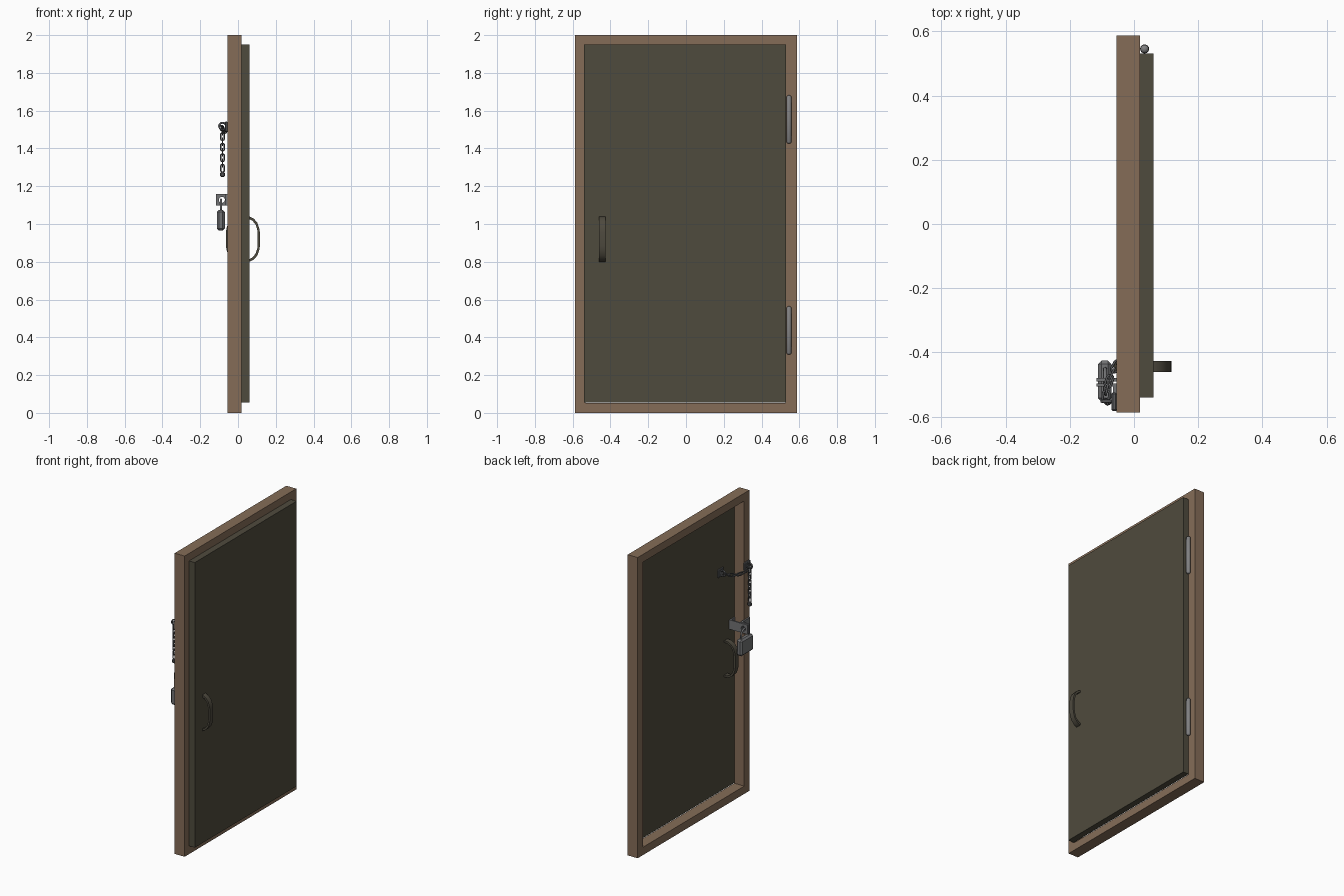
import bpy, bmesh, math
from mathutils import Vector, Matrix

if "Cube" in bpy.data.objects:
    bpy.data.objects.remove(bpy.data.objects["Cube"])


def material(name, rgb):
    m = bpy.data.materials.new(name)
    m.diffuse_color = (*rgb, 1)
    m.use_nodes = True
    m.node_tree.nodes["Principled BSDF"].inputs["Base Color"].default_value = m.diffuse_color
    return m


WOOD = material("brown_wood", (0.235, 0.152, 0.097))
DOOR = material("dark_olive", (0.078, 0.070, 0.047))
HANDLE = material("handle_olive", (0.075, 0.067, 0.048))
STEEL = material("hinge_steel", (0.22, 0.22, 0.225))
LOCK = material("lock_grey", (0.17, 0.172, 0.178))
CHAIN = material("chain_grey", (0.10, 0.102, 0.107))


def add_object(name, bm, mat, smooth=False):
    bmesh.ops.recalc_face_normals(bm, faces=bm.faces[:])
    mesh = bpy.data.meshes.new(name)
    bm.to_mesh(mesh)
    bm.free()
    mesh.materials.append(mat)
    for p in mesh.polygons:
        p.use_smooth = smooth
    ob = bpy.data.objects.new(name, mesh)
    bpy.context.collection.objects.link(ob)
    return ob


def box(name, x, y, z, mat, bevel=0):
    bm = bmesh.new()
    size = (x[1] - x[0], y[1] - y[0], z[1] - z[0])
    mid = Vector((sum(x) / 2, sum(y) / 2, sum(z) / 2))
    bmesh.ops.create_cube(bm, size=1, matrix=Matrix.Translation(mid) @ Matrix.Diagonal((*size, 1)))
    if bevel:
        bmesh.ops.bevel(bm, geom=bm.edges[:], offset=bevel, segments=1, affect='EDGES')
    return add_object(name, bm, mat)


def ring_prism(name, outer, inner, axis, lo, hi, mat, smooth=False):
    """Plate with a hole: two matching outlines extruded along x or y."""
    bm = bmesh.new()

    def loop(pts, d):
        return [bm.verts.new((d, u, v) if axis == 'x' else (u, d, v)) for u, v in pts]
    loops = [loop(outer, lo), loop(outer, hi), loop(inner, hi), loop(inner, lo)]
    n = len(outer)
    for a, b in zip(loops, loops[1:] + loops[:1]):
        for i in range(n):
            j = (i + 1) % n
            bm.faces.new((a[i], a[j], b[j], b[i]))
    ob = add_object(name, bm, mat)
    if smooth:
        bpy.ops.object.select_all(action='DESELECT')
        ob.select_set(True)
        bpy.context.view_layer.objects.active = ob
        bpy.ops.object.shade_smooth_by_angle(angle=math.radians(40))
    return ob


def rect(y0, y1, z0, z1):
    return [(y0, z0), (y1, z0), (y1, z1), (y0, z1)]


def tube(name, pts, radius, mat, closed=False, sides=8):
    """Round bar swept along a path lying in one plane."""
    bm = bmesh.new()
    pts = [Vector(p) for p in pts]
    n = len(pts)
    normal = (pts[1] - pts[0]).cross(pts[n // 2] - pts[0]).normalized()
    rings = []
    for i, p in enumerate(pts):
        a = pts[i - 1] if closed or i else p
        b = pts[(i + 1) % n] if closed or i < n - 1 else p
        side = (b - a).normalized().cross(normal)
        rings.append([bm.verts.new(p + radius * (math.cos(t) * side + math.sin(t) * normal))
                      for t in (2 * math.pi * k / sides for k in range(sides))])
    for i in range(n if closed else n - 1):
        r, s = rings[i], rings[(i + 1) % n]
        for k in range(sides):
            m = (k + 1) % sides
            bm.faces.new((r[k], r[m], s[m], s[k]))
    if not closed:
        bm.faces.new(rings[0])
        bm.faces.new(rings[-1])
    return add_object(name, bm, mat, True)


# Frame and door leaf
ring_prism("door_frame", rect(-0.587, 0.587, 0, 2), rect(-0.533, 0.528, 0.052, 1.948),
           'x', -0.055, 0.018, WOOD)
box("door_leaf", (0.018, 0.06), (-0.54, 0.53), (0.054, 1.95), DOOR)

# Hinges: barrels with rounded ends
for name, z0, z1 in (("lower_hinge", 0.308, 0.565), ("upper_hinge", 1.425, 1.682)):
    bm = bmesh.new()
    bmesh.ops.create_uvsphere(bm, u_segments=16, v_segments=8, radius=0.014)
    half = (z1 - z0) / 2 - 0.014
    for v in bm.verts:
        if abs(v.co.z) < 1e-5:
            continue
        v.co.z += math.copysign(half, v.co.z)
    ob = add_object(name, bm, STEEL, True)
    ob.location = (0.033, 0.545, (z0 + z1) / 2)

# Pull handles on both faces, one flat D-shaped loop through the leaf
half_path = [(0.034, 0.12), (0.058, 0.108), (0.077, 0.086), (0.087, 0.056), (0.09, 0.035)]
quarter = half_path + [(x, -z) for x, z in reversed(half_path)]
profile = quarter + [(-x, -z) for x, z in quarter]


def handle_outline(sx, sz):
    return [(0.026 + x * sx, 0.92 + z * sz) for x, z in profile]


ring_prism("pull_handles", handle_outline(1, 1), handle_outline(0.87, 0.9),
           'y', -0.461, -0.427, HANDLE, True)

# Padlock hasp: two pierced tabs, one on the frame and one on the leaf
TX, TZ, TH = -0.0855, 1.128, 0.031
circle = [(math.cos(2 * math.pi * i / 16), math.sin(2 * math.pi * i / 16)) for i in range(16)]
square = [(c / max(abs(c), abs(s)), s / max(abs(c), abs(s))) for c, s in circle]
for name, y in (("frame_tab", -0.506), ("leaf_tab", -0.490)):
    ring_prism(name, [(TX + TH * u, TZ + TH * v) for u, v in square],
               [(TX + 0.016 * u, TZ + 0.016 * v) for u, v in circle], 'y', y, y + 0.01, LOCK)
box("leaf_tab_arm", (TX + TH, 0.018), (-0.490, -0.480), (TZ - TH, TZ + TH), LOCK)
box("leaf_tab_plate", (0.010, 0.018), (-0.53, -0.480), (TZ - TH, TZ + TH), LOCK)
box("frame_tab_plate", (-0.065, -0.054), (-0.582, -0.496), (TZ - TH, TZ + TH), LOCK)

# Padlock
box("padlock_body", (-0.112, -0.070), (-0.553, -0.425), (0.965, 1.075), LOCK, 0.011)
arc = [(-0.09, -0.489 + 0.038 * math.cos(math.pi * i / 10), 1.091 + 0.038 * math.sin(math.pi * i / 10))
       for i in range(11)]
tube("padlock_shackle", [(-0.09, -0.451, 1.06)] + arc + [(-0.09, -0.527, 1.06)], 0.006, LOCK)

# Security chain: mounts on frame and leaf
box("chain_frame_plate", (-0.070, -0.054), (-0.582, -0.525), (1.488, 1.542), CHAIN, 0.004)
box("chain_leaf_plate", (0.006, 0.018), (-0.408, -0.352), (1.488, 1.540), CHAIN, 0.003)
for name, c in (("chain_frame_eye", (-0.082, -0.552, 1.518)), ("chain_leaf_eye", (-0.006, -0.38, 1.513))):
    tube(name, [(c[0] + 0.018 * u, c[1], c[2] + 0.018 * v) for u, v in circle], 0.005, CHAIN, True)

# One chain link, reused along both runs
stadium = [(0.010 * math.copysign(1, c) + 0.010 * c, 0.010 * s, 0)
           for c, s in ((math.cos(a), math.sin(a)) for a in
                        (2 * math.pi * (i + 0.5) / 12 for i in range(12)))]
link = tube("chain_link", stadium, 0.0038, CHAIN, True, 6)
link_mesh = link.data
bpy.data.objects.remove(link)


def chain_run(name, points):
    for i, (a, b) in enumerate(zip(points, points[1:])):
        a, b = Vector(a), Vector(b)
        ob = bpy.data.objects.new(f"{name}_{i}", link_mesh)
        turn = (b - a).to_track_quat('X', 'Z').to_matrix().to_4x4()
        ob.matrix_world = (Matrix.Translation((a + b) / 2) @ turn
                           @ Matrix.Rotation(math.radians(90 * (i % 2)), 4, 'X'))
        bpy.context.collection.objects.link(ob)


# Sagging run from leaf to frame, then the free hanging end
start, end = Vector((-0.014, -0.385, 1.508)), Vector((-0.088, -0.548, 1.518))
sag = []
for i in range(8):
    t = i / 7
    p = start.lerp(end, t)
    bulge = 4 * t * (1 - t)
    sag.append((p.x - 0.018 * bulge, p.y, p.z - 0.022 * bulge))
chain_run("sag_link", sag)
chain_run("hanging_link", [(-0.082, -0.553, 1.505 - 0.028 * i) for i in range(9)])
box("chain_end_stop", (-0.094, -0.070), (-0.563, -0.543), (1.25, 1.275), CHAIN, 0.005)
